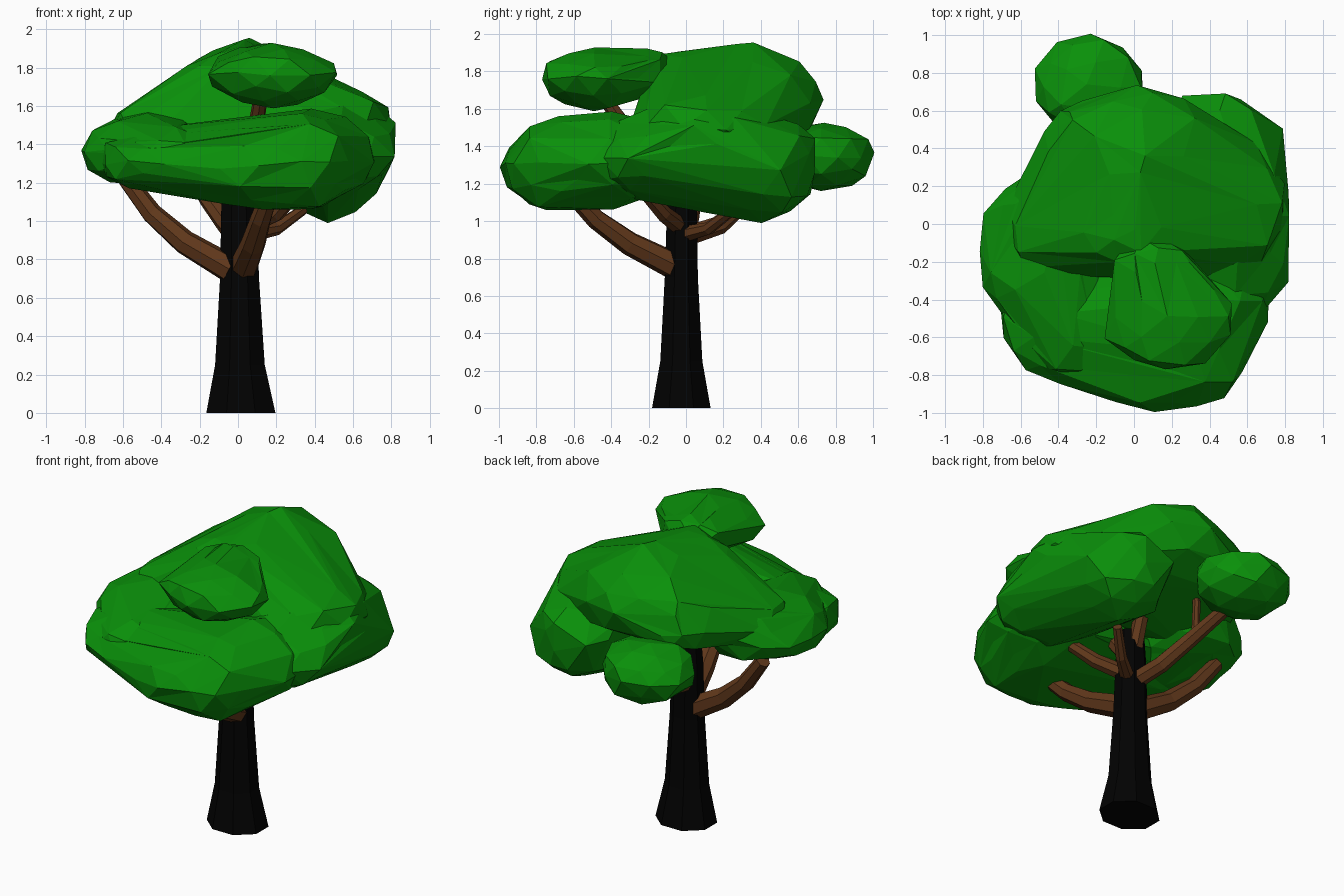
import bpy, bmesh, math, random
from mathutils import Vector

if "Cube" in bpy.data.objects:
    bpy.data.objects.remove(bpy.data.objects["Cube"])

random.seed(4)


def material(name, r, g, b):
    m = bpy.data.materials.new(name)
    m.diffuse_color = (r, g, b, 1)
    m.use_nodes = True
    m.node_tree.nodes["Principled BSDF"].inputs["Base Color"].default_value = m.diffuse_color
    return m


LEAF = material("leaf_green", 0.003, 0.28, 0.003)
BARK = material("branch_brown", 0.12, 0.04, 0.011)
DARK = material("trunk_black", 0.0005, 0.0005, 0.0005)


def finish(name, bm, mat):
    bmesh.ops.recalc_face_normals(bm, faces=bm.faces)
    mesh = bpy.data.meshes.new(name)
    bm.to_mesh(mesh)
    bm.free()
    mesh.materials.append(mat)
    ob = bpy.data.objects.new(name, mesh)
    bpy.context.collection.objects.link(ob)
    return ob


def tube(name, path, mat, sides, squash=1.0):
    """Faceted tapered tube through (x, y, z, radius) points."""
    bm = bmesh.new()
    pts = [Vector(p[:3]) for p in path]
    rings = []
    for i, p in enumerate(pts):
        d = (pts[min(i + 1, len(pts) - 1)] - pts[max(i - 1, 0)]).normalized()
        side = Vector((1, 0, 0)) if d.z > 0.99 else d.cross(Vector((0, 0, 1))).normalized()
        up = d.cross(side)
        ring = []
        for k in range(sides):
            a = 2 * math.pi * (k + 0.5) / sides
            ring.append(bm.verts.new(p + path[i][3] * (side * math.cos(a) + up * math.sin(a) * squash)))
        rings.append(ring)
    for r0, r1 in zip(rings, rings[1:]):
        for k in range(sides):
            n = (k + 1) % sides
            bm.faces.new((r0[k], r0[n], r1[n], r1[k]))
    bm.faces.new(rings[0])
    bm.faces.new(rings[-1])
    return finish(name, bm, mat)


def lobe(name, blobs):
    """Faceted foliage mass: hull around ellipsoids (x, y, z, rx, ry, rz)."""
    bm = bmesh.new()
    for x, y, z, rx, ry, rz in blobs:
        new = bmesh.ops.create_icosphere(bm, subdivisions=2, radius=1.0)["verts"]
        for v in new:
            s = random.uniform(0.95, 1.07)
            v.co = Vector((x + v.co.x * rx * s, y + v.co.y * ry * s, z + v.co.z * rz * s))
    bmesh.ops.delete(bm, geom=list(bm.edges), context='EDGES_FACES')
    bmesh.ops.remove_doubles(bm, verts=list(bm.verts), dist=0.08)
    bmesh.ops.convex_hull(bm, input=list(bm.verts))
    bmesh.ops.delete(bm, geom=[v for v in bm.verts if not v.link_faces], context='VERTS')
    for v in bm.verts:
        v.co += Vector([random.uniform(-0.016, 0.016) for _ in range(3)])
    return finish(name, bm, LEAF)


# Trunk with flared foot
tube("trunk", [(0.015, -0.025, 0, 0.195), (0.01, -0.025, 0.25, 0.14), (0.008, -0.025, 0.7, 0.11),
               (0.005, -0.022, 1.05, 0.1), (0.005, -0.02, 1.25, 0.085)], DARK, 8, 0.87)

# Branches and twigs
BRANCHES = {
    "left_branch": [(-0.04, -0.04, 0.75, 0.075), (-0.28, -0.02, 0.89, 0.065),
                    (-0.45, 0.02, 1.04, 0.055), (-0.6, 0.05, 1.24, 0.045)],
    "front_branch": [(0.03, -0.06, 0.76, 0.075), (0.08, -0.3, 0.88, 0.065),
                     (0.12, -0.48, 1.01, 0.055), (0.18, -0.64, 1.18, 0.045)],
    "right_branch": [(0.04, -0.03, 0.97, 0.05), (0.2, -0.12, 1.04, 0.045), (0.35, -0.26, 1.2, 0.035)],
    "back_branch": [(0, 0.0, 0.92, 0.055), (-0.06, 0.18, 0.98, 0.052),
                    (-0.16, 0.33, 1.12, 0.048), (-0.24, 0.62, 1.27, 0.04)],
    "back_twig": [(-0.17, 0.37, 1.12, 0.026), (-0.17, 0.38, 1.35, 0.024), (-0.15, 0.38, 1.6, 0.02)],
    "right_twig": [(0.05, 0, 0.93, 0.045), (0.2, 0.12, 0.96, 0.035), (0.34, 0.25, 1.06, 0.028)],
    "front_twig": [(0.03, -0.05, 1.12, 0.05), (0.08, -0.25, 1.4, 0.045), (0.13, -0.48, 1.72, 0.035)],
    "top_twig": [(0, 0, 1.12, 0.05), (0.02, 0.1, 1.35, 0.045), (0.02, 0.15, 1.6, 0.035)],
}
for name, path in BRANCHES.items():
    tube(name, path, BARK, 7)

# Foliage lobes, merged into one canopy
canopy = lobe("canopy", [(0, 0.36, 1.62, 0.45, 0.37, 0.26), (0, 0.44, 1.66, 0.33, 0.29, 0.2),
                         (0.02, 0.27, 1.82, 0.15, 0.15, 0.14), (0, -0.03, 1.72, 0.28, 0.2, 0.17),
                         (-0.27, 0.4, 1.56, 0.22, 0.25, 0.19), (0.45, 0.1, 1.5, 0.36, 0.4, 0.2),
                         (-0.4, 0, 1.48, 0.27, 0.26, 0.17)])
others = [
    lobe("front_lobe", [(0.12, -0.73, 1.28, 0.36, 0.26, 0.21), (-0.4, -0.48, 1.31, 0.33, 0.36, 0.16),
                        (0.32, -0.68, 1.3, 0.26, 0.3, 0.25), (0.38, -0.4, 1.32, 0.32, 0.33, 0.24)]),
    lobe("left_lobe", [(-0.48, -0.02, 1.39, 0.32, 0.26, 0.18), (-0.47, -0.25, 1.36, 0.36, 0.3, 0.19),
                       (-0.35, -0.5, 1.34, 0.25, 0.3, 0.16), (-0.45, 0.12, 1.46, 0.2, 0.2, 0.14)]),
    lobe("right_lobe", [(0.51, 0.05, 1.41, 0.32, 0.4, 0.24), (0.48, -0.22, 1.34, 0.33, 0.3, 0.22),
                        (0.48, 0.42, 1.26, 0.3, 0.28, 0.25), (0.42, 0.46, 1.35, 0.28, 0.26, 0.18)]),
    lobe("back_left_lobe", [(-0.24, 0.73, 1.35, 0.3, 0.27, 0.18)]),
    lobe("top_front_lobe", [(0.18, -0.5, 1.76, 0.33, 0.28, 0.16), (0.1, -0.2, 1.79, 0.22, 0.15, 0.12)]),
]
bpy.context.view_layer.objects.active = canopy
for ob in others:
    mod = canopy.modifiers.new("merge", 'BOOLEAN')
    mod.operation = 'UNION'
    mod.solver = 'EXACT'
    mod.object = ob
    bpy.ops.object.modifier_apply(modifier=mod.name)
    bpy.data.objects.remove(ob)
